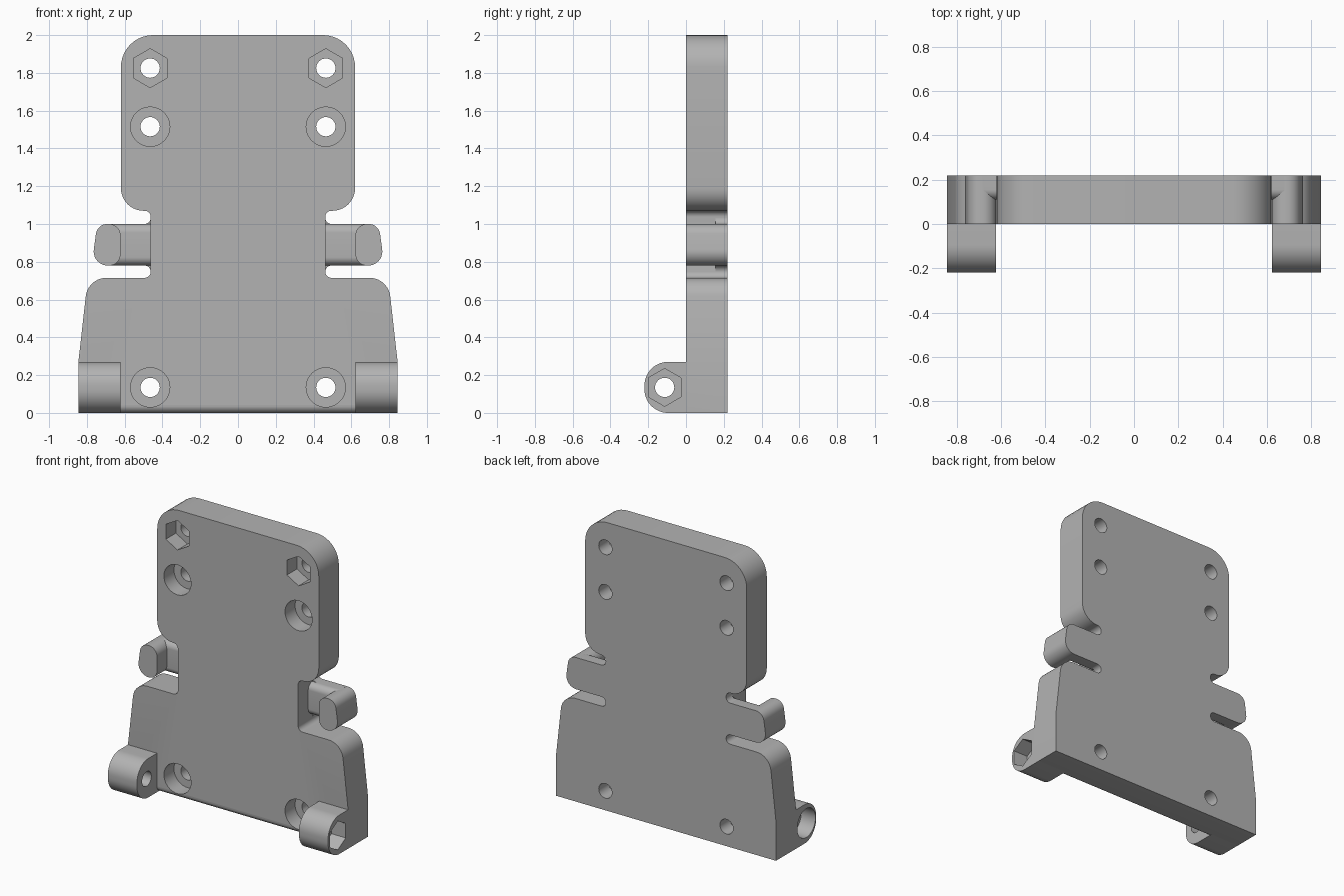
import bpy, bmesh, math
from mathutils import Vector

cube = bpy.data.objects.get("Cube")
if cube:
    bpy.data.objects.remove(cube, do_unlink=True)

grey = bpy.data.materials.new("plain grey")
grey.use_nodes = True
grey.diffuse_color = (0.45, 0.45, 0.45, 1)
grey.node_tree.nodes["Principled BSDF"].inputs["Base Color"].default_value = (0.45, 0.45, 0.45, 1)


def rounded(corners, steps=10):
    """Outline from (u, v, radius) corners, each replaced by an arc."""
    out = []
    for i, (u, v, r) in enumerate(corners):
        p = Vector((u, v))
        if not r:
            out.append(p)
            continue
        a = (Vector(corners[i - 1][:2]) - p).normalized()
        b = (Vector(corners[(i + 1) % len(corners)][:2]) - p).normalized()
        half = a.angle(b) / 2
        centre = p + (a + b).normalized() * r / math.sin(half)
        start = p + a * r / math.tan(half) - centre
        end = p + b * r / math.tan(half) - centre
        sweep = math.pi - 2 * half
        for k in range(steps + 1):
            t = k / steps
            w = math.sin((1 - t) * sweep), math.sin(t * sweep)
            out.append(centre + (start * w[0] + end * w[1]) / math.sin(sweep))
    return out


def ngon(u, v, r, sides):
    """Regular polygon with one corner pointing up."""
    angles = [math.tau * k / sides for k in range(sides)]
    return [Vector((u + r * math.sin(a), v + r * math.cos(a))) for a in angles]


def prism(name, outline, axis, lo, hi, side=1):
    """Extrude a (x, z) outline along y, or a (y, z) outline along x."""
    def place(p, w):
        return (side * p.x, w, p.y) if axis == "y" else (side * w, p.x, p.y)
    bm = bmesh.new()
    rings = [[bm.verts.new(place(p, w)) for p in outline] for w in (lo, hi)]
    bm.faces.new(rings[0])
    bm.faces.new(rings[1])
    for i in range(len(outline)):
        bm.faces.new((rings[0][i - 1], rings[0][i], rings[1][i], rings[1][i - 1]))
    bmesh.ops.recalc_face_normals(bm, faces=bm.faces)
    mesh = bpy.data.meshes.new(name)
    bm.to_mesh(mesh)
    bm.free()
    mesh.materials.append(grey)
    obj = bpy.data.objects.new(name, mesh)
    bpy.context.collection.objects.link(obj)
    return obj


def cut(obj, cutter):
    mod = obj.modifiers.new("cut", "BOOLEAN")
    mod.operation, mod.solver, mod.object = "DIFFERENCE", "EXACT", cutter
    bpy.context.view_layer.objects.active = obj
    bpy.ops.object.modifier_apply(modifier=mod.name)
    bpy.data.objects.remove(cutter, do_unlink=True)


THICK = 0.22
parts = []

# Main plate with a notch on each side
half = [(0.845, 0, 0), (0.845, 0.27, 0), (0.795, 0.715, 0.11), (0.462, 0.715, 0.033),
        (0.462, 1.07, 0.033), (0.62, 1.07, 0.12), (0.62, 2, 0.17)]
plate = prism("plate", rounded(half + [(-u, v, r) for u, v, r in reversed(half)]), "y", 0, THICK)
parts.append(plate)

# Rounded lower front edge
bm = bmesh.new()
bm.from_mesh(plate.data)
edge = [e for e in bm.edges if all(abs(v.co.y) + abs(v.co.z) < 0.001 for v in e.verts)]
bmesh.ops.bevel(bm, geom=edge, offset=0.04, segments=6, profile=0.5, affect="EDGES")
bm.to_mesh(plate.data)
bm.free()

# Screw holes, with hex pockets at the top and round counterbores below
for s in (1, -1):
    for z, sides, r in ((1.825, 6, 0.103), (1.515, 40, 0.104), (0.135, 40, 0.104)):
        cut(plate, prism("pocket", ngon(0.465, z, r, sides), "y", -0.1, 0.11, s))
        cut(plate, prism("hole", ngon(0.465, z, 0.051, 32), "y", 0.05, 0.4, s))

for s, label in ((1, "left"), (-1, "right")):
    # Side tab: thin arm, filleted root and thick end pad
    arm = rounded([(THICK, 0.78, 0), (THICK, 1.0, 0), (0.11, 1.0, 0.045), (0.11, 0.78, 0.045)])
    parts.append(prism(label + "_arm", arm, "x", 0.44, 0.68, s))
    root = rounded([(0.44, 1.035, 0), (0.462, 1.035, 0), (0.462, 1.0, 0.033), (0.51, 1.0, 0),
                    (0.51, 0.78, 0), (0.462, 0.78, 0.033), (0.462, 0.745, 0), (0.44, 0.745, 0)])
    parts.append(prism(label + "_arm_root", root, "y", 0.155, THICK, s))
    pad = rounded([(0.622, 0.78, 0.06), (0.775, 0.78, 0.075), (0.745, 1.0, 0.06), (0.622, 1.0, 0.06)])
    parts.append(prism(label + "_pad", pad, "y", 0, THICK, s))

    # Hinge lug with a through hole and an outer pocket
    shape = rounded([(0.05, 0, 0), (0.05, 0.27, 0), (-0.22, 0.27, 0.125), (-0.22, 0, 0.125)], 14)
    lug = prism(label + "_lug", shape, "x", 0.622, 0.845, s)
    sides = 6 if s == 1 else 40
    cut(lug, prism("pocket", ngon(-0.113, 0.135, 0.1, sides), "x", 0.735, 0.95, s))
    cut(lug, prism("hole", ngon(-0.113, 0.135, 0.051, 32), "x", 0.5, 0.8, s))
    parts.append(lug)

# Smooth curves, sharp edges
bpy.ops.object.select_all(action="DESELECT")
for obj in parts:
    obj.select_set(True)
bpy.context.view_layer.objects.active = plate
bpy.ops.object.shade_smooth_by_angle(angle=math.radians(30))
